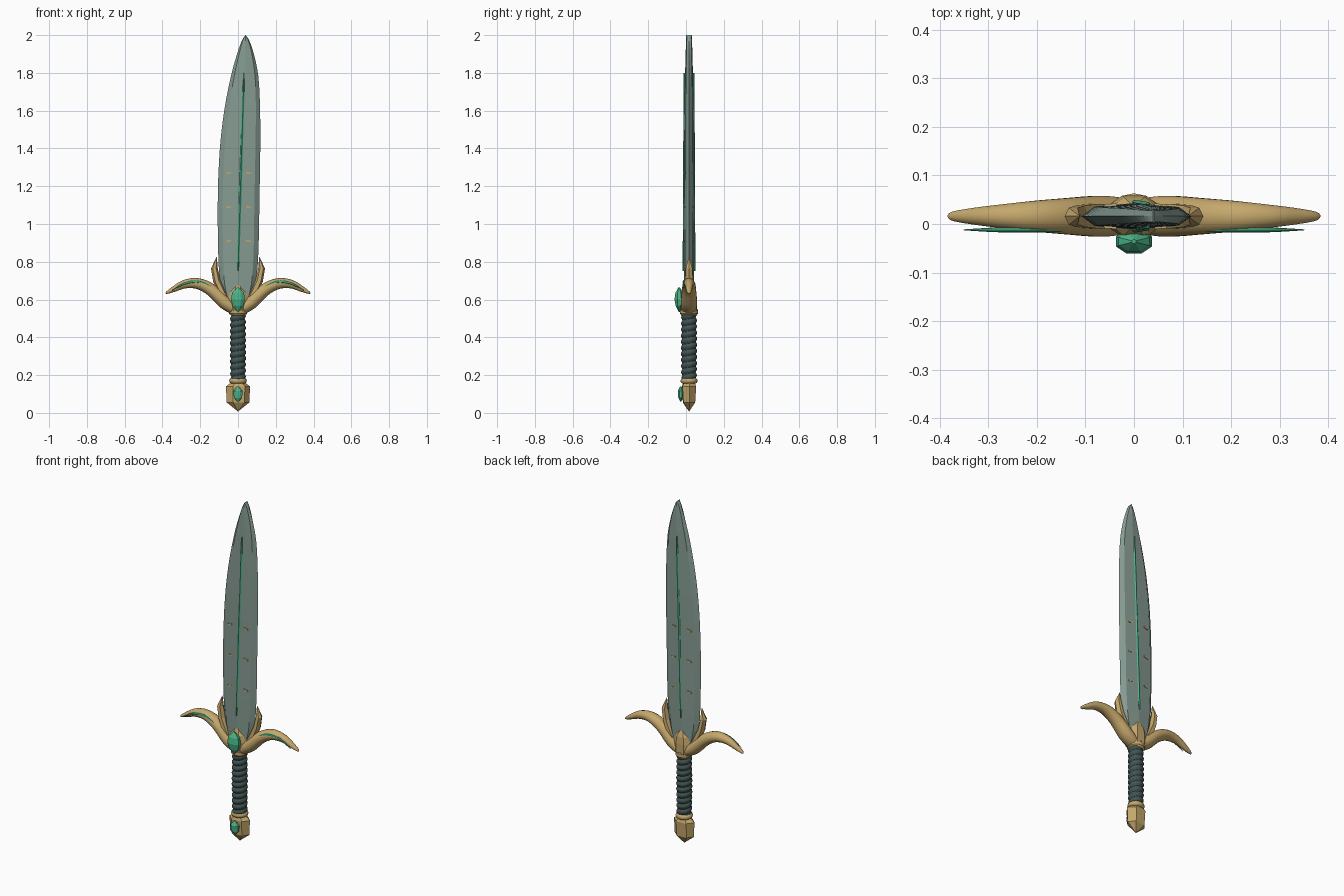
import bpy, bmesh, math
from mathutils import Vector

cube = bpy.data.objects.get("Cube")
if cube:
    bpy.data.objects.remove(cube)

Y0 = 0.016  # depth of the sword's middle plane


def material(name, r, g, b):
    m = bpy.data.materials.new(name)
    m.use_nodes = True
    m.diffuse_color = (r, g, b, 1)
    m.node_tree.nodes["Principled BSDF"].inputs["Base Color"].default_value = (r, g, b, 1)
    return m


STEEL = material("grey green steel", 0.24, 0.33, 0.29)
GOLD = material("gold", 0.56, 0.39, 0.15)
GEM = material("green gem", 0.07, 0.46, 0.25)
LEATHER = material("dark leather", 0.055, 0.09, 0.085)


def loft(name, rings, mat, smooth=0):
    """Skin closed rings of points and cap both ends."""
    bm = bmesh.new()
    loops = [[bm.verts.new(p) for p in ring] for ring in rings]
    n = len(loops[0])
    for a, b in zip(loops, loops[1:]):
        for i in range(n):
            j = (i + 1) % n
            bm.faces.new((a[i], a[j], b[j], b[i]))
    bm.faces.new(loops[0])
    bm.faces.new(loops[-1])
    bmesh.ops.remove_doubles(bm, verts=bm.verts, dist=0.0002)
    bmesh.ops.recalc_face_normals(bm, faces=bm.faces)
    mesh = bpy.data.meshes.new(name)
    bm.to_mesh(mesh)
    bm.free()
    mesh.materials.append(mat)
    ob = bpy.data.objects.new(name, mesh)
    bpy.context.collection.objects.link(ob)
    if smooth:
        bpy.ops.object.select_all(action="DESELECT")
        ob.select_set(True)
        bpy.context.view_layer.objects.active = ob
        bpy.ops.object.shade_smooth_by_angle(angle=math.radians(smooth))
    return ob


def lathe(name, profile, sides, mat, y=Y0, turn=0.0, smooth=0):
    """Stack elliptical rings given as (z, x radius, y radius)."""
    angles = [math.tau * (i + turn) / sides for i in range(sides)]
    rings = [[(rx * math.cos(a), y + ry * math.sin(a), z) for a in angles]
             for z, rx, ry in profile]
    return loft(name, rings, mat, smooth)


def spline(pts, steps):
    """Catmull-Rom through tuples of any length."""
    p = [pts[0], *pts, pts[-1]]
    out = []
    for a, b, c, d in zip(p, p[1:], p[2:], p[3:]):
        for s in range(steps):
            t = s / steps
            out.append([b_ + t / 2 * (c_ - a_ + t * (2 * a_ - 5 * b_ + 4 * c_ - d_
                        + t * (3 * (b_ - c_) + d_ - a_)))
                        for a_, b_, c_, d_ in zip(a, b, c, d)])
    return out + [list(pts[-1])]


def horn(name, pts, mat, side, y=Y0, sides=14, smooth=40):
    """Tapered tube along (x, z, in-plane radius, depth radius)."""
    rings = []
    for k, (x, z, r, d) in enumerate(pts):
        a, b = pts[max(k - 1, 0)], pts[min(k + 1, len(pts) - 1)]
        t = Vector((b[0] - a[0], b[1] - a[1])).normalized()
        rings.append([(side * (x - t.y * r * math.cos(q)), y + d * math.sin(q),
                       z + t.x * r * math.cos(q))
                      for q in (math.tau * i / sides for i in range(sides))])
    return loft(name, rings, mat, smooth)


# Blade: (z, left edge, right edge, half thickness), curving to an offset tip
outline = spline([(0.58, -0.06, 0.06, 0.027), (0.68, -0.093, 0.093, 0.027),
                  (0.85, -0.105, 0.108, 0.027), (1.15, -0.107, 0.114, 0.026),
                  (1.4, -0.096, 0.118, 0.025), (1.6, -0.073, 0.117, 0.023),
                  (1.78, -0.038, 0.108, 0.021), (1.9, -0.005, 0.084, 0.018),
                  (1.97, 0.02, 0.06, 0.016), (2.0, 0.039, 0.041, 0.015)], 3)
rings = []
for z, l, r, t in outline:
    mid, w = (l + r) / 2, (r - l) / 2
    section = [(-1, 0), (-0.76, -0.75), (0, -1), (0.76, -0.75),
               (1, 0), (0.76, 0.75), (0, 1), (-0.76, 0.75)]
    rings.append([(mid + w * u, Y0 + t * v, z) for u, v in section])
loft("blade", rings, STEEL)

# Inlaid line and small marks on both blade faces
for face, label in ((-1, "front"), (1, "back")):
    line = []
    for z, w in ((0.75, 0.001), (0.8, 0.006), (1.2, 0.007), (1.7, 0.006), (1.8, 0.001)):
        x = 0.03 * (z - 0.75)
        y = Y0 + face * (0.029 - 0.005 * (z - 0.75))
        line.append([(x - w, y, z), (x, y - 0.005, z), (x + w, y, z), (x, y + 0.005, z)])
    loft(label + "_blade_line", line, GEM)
    for row in range(3):
        for side in (-1, 1):
            z, x = 0.91 + 0.18 * row, 0.052 * side + 0.003
            ends = []
            for e in (-0.013, 0.013):
                xx, zz = x + e, z - side * e * 0.2
                y = Y0 + face * 0.0225
                y -= face * side * e * 0.07
                ends.append([(xx, y - 0.003, zz - 0.004), (xx, y + 0.003, zz - 0.004),
                             (xx, y + 0.003, zz + 0.004), (xx, y - 0.003, zz + 0.004)])
            loft(label + "_blade_mark", ends, GOLD)

# Guard: sweeping arms, green inlays and prongs that hold the blade
arm = spline([(0.02, 0.55, 0.03, 0.038), (0.07, 0.585, 0.036, 0.043),
              (0.14, 0.65, 0.033, 0.038), (0.21, 0.684, 0.029, 0.032),
              (0.28, 0.682, 0.023, 0.024), (0.34, 0.655, 0.015, 0.016),
              (0.375, 0.637, 0.007, 0.009), (0.384, 0.633, 0.001, 0.001)], 4)
inlay = spline([(0.09, 0.625, 0.001, 0.001), (0.14, 0.664, 0.006, 0.005),
                (0.21, 0.694, 0.007, 0.005), (0.28, 0.686, 0.006, 0.005),
                (0.35, 0.648, 0.001, 0.001)], 4)
prong = [(0.045, 0.57, 0.02, 0.03), (0.085, 0.64, 0.022, 0.029),
         (0.112, 0.7, 0.02, 0.025), (0.125, 0.765, 0.018, 0.02),
         (0.113, 0.825, 0.001, 0.002)]
for side, label in ((1, "left"), (-1, "right")):
    horn(label + "_guard_arm", arm, GOLD, side)
    horn(label + "_guard_inlay", inlay, GEM, side, y=-0.012, sides=8)
    horn(label + "_blade_prong", prong, GOLD, side, sides=6, smooth=0)

# Guard centre
lathe("guard_centre", [(0.52, 0.036, 0.038), (0.545, 0.062, 0.046), (0.6, 0.064, 0.046),
                       (0.64, 0.054, 0.042), (0.675, 0.02, 0.028)], 8, GOLD, turn=0.5)
lathe("guard_collar", [(0.515, 0.036, 0.04), (0.525, 0.047, 0.047),
                       (0.545, 0.047, 0.047), (0.555, 0.036, 0.04)], 16, GOLD, smooth=30)

# Grip with a spiral leather wrap
grip, turns, sides = [], 11, 24
for k in range(133):
    f = k / 132
    ring = []
    for i in range(sides):
        a = math.tau * i / sides
        r = 0.034 + 0.002 * math.sin(math.pi * f)
        r += 0.007 * abs(math.sin(math.pi * turns * f - a / 2))
        ring.append((r * math.cos(a), Y0 + r * math.sin(a), 0.175 + 0.355 * f))
    grip.append(ring)
loft("grip", grip, LEATHER, 50)

# Pommel: rounded ring above a faceted point
lathe("pommel_ring", [(0.155, 0.035, 0.035), (0.161, 0.044, 0.043), (0.17, 0.047, 0.045),
                      (0.179, 0.044, 0.043), (0.185, 0.035, 0.035)], 20, GOLD, smooth=50)
lathe("pommel", [(0.008, 0.001, 0.001), (0.055, 0.06, 0.036), (0.14, 0.064, 0.042),
                 (0.158, 0.04, 0.034)], 6, GOLD, turn=0.08)

# Faceted gems
lathe("guard_gem", [(0.535, 0.003, 0.003), (0.565, 0.031, 0.02), (0.6, 0.04, 0.027),
                    (0.635, 0.034, 0.022), (0.665, 0.004, 0.004)], 8, GEM, y=-0.036, turn=0.5)
lathe("pommel_gem", [(0.06, 0.004, 0.003), (0.08, 0.023, 0.014), (0.115, 0.027, 0.017),
                     (0.14, 0.004, 0.004)], 8, GEM, y=-0.028, turn=0.5)
